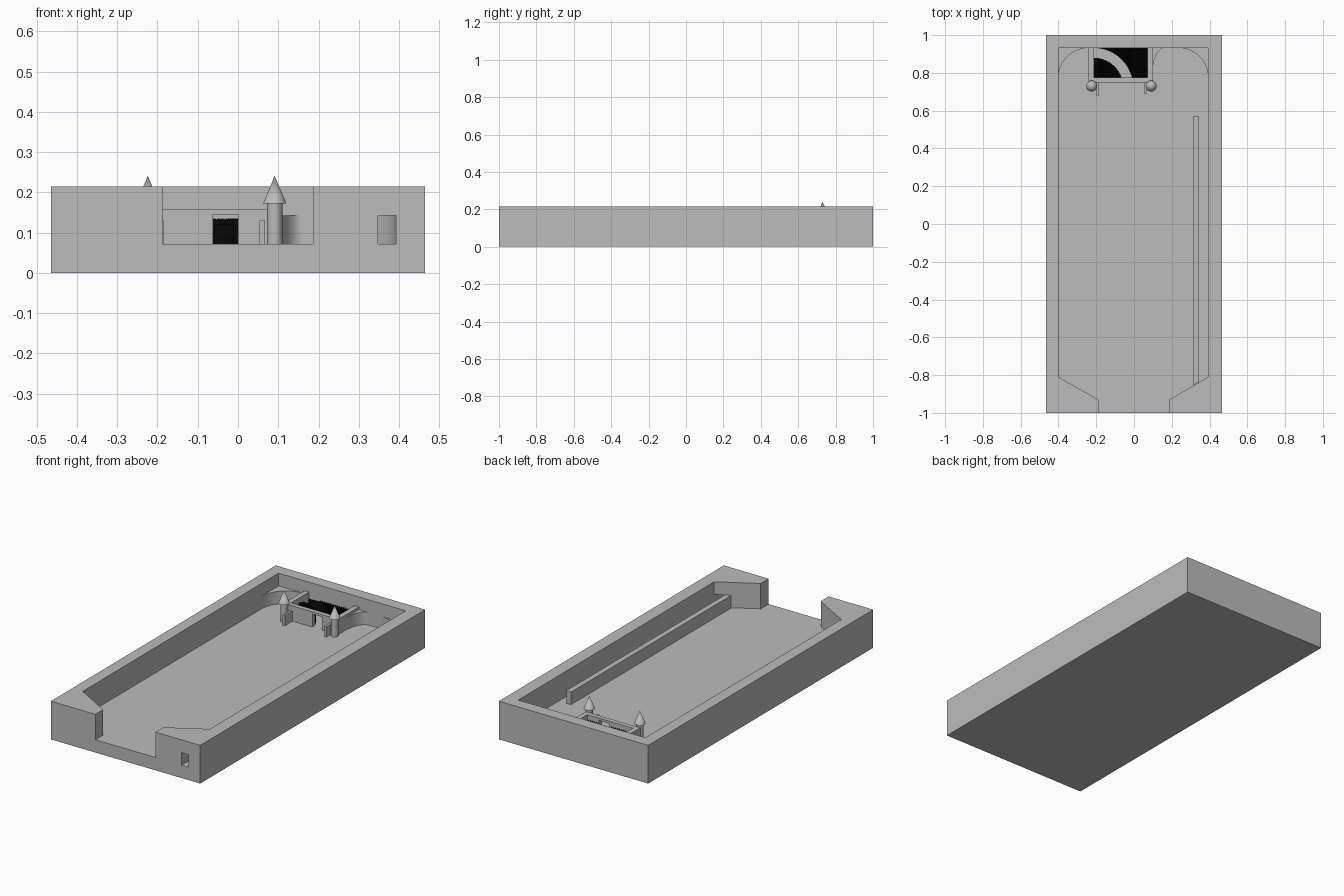
import bpy, bmesh, math, random
from math import sin, cos, pi, asin

random.seed(3)
if "Cube" in bpy.data.objects:
    bpy.data.objects.remove(bpy.data.objects["Cube"], do_unlink=True)


def material(name, value):
    m = bpy.data.materials.new(name)
    m.use_nodes = True
    color = (value, value, value, 1)
    m.diffuse_color = color
    bsdf = next(n for n in m.node_tree.nodes if n.type == 'BSDF_PRINCIPLED')
    bsdf.inputs["Base Color"].default_value = color
    return m


GREY = material("plain grey", 0.5)
BLACK = material("black", 0.003)
FLOOR, RIM, LOW, CASTLE = 0.072, 0.215, 0.143, 0.158


def finish(name, bm, mat, smooth=False):
    bmesh.ops.recalc_face_normals(bm, faces=bm.faces)
    mesh = bpy.data.meshes.new(name)
    bm.to_mesh(mesh)
    bm.free()
    mesh.materials.append(mat)
    ob = bpy.data.objects.new(name, mesh)
    bpy.context.collection.objects.link(ob)
    if smooth:
        bpy.ops.object.select_all(action='DESELECT')
        ob.select_set(True)
        bpy.context.view_layer.objects.active = ob
        bpy.ops.object.shade_smooth_by_angle(angle=math.radians(35))
    return ob


def prism(name, outline, z0, z1, mat=GREY, smooth=False):
    """Extrude a plan outline upwards."""
    bm = bmesh.new()
    face = bm.faces.new([bm.verts.new((x, y, z0)) for x, y in outline])
    new = bmesh.ops.extrude_face_region(bm, geom=[face])["geom"]
    verts = [v for v in new if isinstance(v, bmesh.types.BMVert)]
    bmesh.ops.translate(bm, verts=verts, vec=(0, 0, z1 - z0))
    return finish(name, bm, mat, smooth)


def box(name, x0, x1, y0, y1, z0, z1, mat=GREY):
    return prism(name, [(x0, y0), (x1, y0), (x1, y1), (x0, y1)], z0, z1, mat)


def arc(cx, cy, rx, ry, a0, a1, n=20):
    return [(cx + rx * cos(a0 + (a1 - a0) * i / n),
             cy + ry * sin(a0 + (a1 - a0) * i / n)) for i in range(n + 1)]


def cut(target, cutter):
    mod = target.modifiers.new("cut", 'BOOLEAN')
    mod.operation, mod.solver, mod.object = 'DIFFERENCE', 'EXACT', cutter
    cutter.hide_render = True
    bpy.context.view_layer.objects.active = target
    bpy.ops.object.modifier_apply(modifier=mod.name)
    bpy.data.objects.remove(cutter, do_unlink=True)


# Tray with open front and a small launch hole
L, R, BACK = -0.4, 0.392, 0.932
tray = box("tray", -0.465, 0.465, -1, 1, 0, RIM)
cut(tray, prism("tray_cutter", [
    (L, BACK), (L, -0.81), (-0.188, -0.93), (-0.188, -1.1),
    (0.186, -1.1), (0.186, -0.93), (R, -0.81), (R, BACK)], FLOOR, 0.4))
cut(tray, box("launch_hole_cutter", 0.348, R, -1.1, -0.8, FLOOR, LOW))

# Launch lane divider, its front end meeting the slanted corner
prism("lane_divider", [(0.315, -0.852), (0.345, -0.836), (0.345, 0.572), (0.315, 0.572)],
      FLOOR, LOW)

# Low curved corner fillers
def filler(name, x, side, rx, ry):
    start = pi if side > 0 else 0
    curve = arc(x + side * rx, BACK - ry, rx, ry, start, pi / 2)
    prism(name, curve + [(x, BACK)], FLOOR, LOW, smooth=True)


filler("corner_left_side", R, -1, 0.155, 0.155)
filler("corner_right_side", L, 1, 0.16, 0.155)
filler("corner_beside_castle", 0.1, 1, 0.06, 0.12)

# Castle walls with a doorway
X0, X1, Y0, T = -0.24, 0.1, 0.749, 0.028
box("castle_right_wall", X0, X0 + T, Y0, BACK, FLOOR, CASTLE)
box("castle_left_wall", X1 - T, X1, Y0, BACK, FLOOR, CASTLE)
front = box("castle_front_wall", X0 + T, X1 - T, Y0, Y0 + 0.026, FLOOR, CASTLE)
cut(front, box("doorway_cutter", -0.062, 0, 0.7, 0.8, FLOOR - 0.02, 0.145))

# Short guide plates before the castle
box("right_guide", -0.198, -0.185, 0.68, Y0, FLOOR, 0.13)
box("left_guide", 0.054, 0.067, 0.69, Y0, FLOOR, 0.13)

# Corner towers with pointed roofs
for name, x in (("right", -0.224), ("left", 0.091)):
    for part, r0, r1, z0, z1 in (("tower", 0.019, 0.019, FLOOR, 0.172),
                                 ("roof", 0.029, 0, 0.172, 0.241)):
        bm = bmesh.new()
        bmesh.ops.create_cone(bm, cap_ends=True, segments=32, radius1=r0,
                              radius2=r1, depth=z1 - z0)
        bmesh.ops.remove_doubles(bm, verts=bm.verts, dist=1e-5)
        bmesh.ops.translate(bm, verts=bm.verts, vec=(x, 0.73, (z0 + z1) / 2))
        finish(f"{name}_{part}", bm, GREY, True)

# Black filling inside the castle, split by a curved path to the doorway
CX, CY, INNER, OUTER = -0.214, 0.722, 0.158, 0.21
IX, IY, BED = X1 - T, Y0 + 0.026, 0.122
step = IY - CY
prism("filling_outside_path",
      [(IX, IY), (IX, BACK)] + arc(CX, CY, OUTER, OUTER, pi / 2, asin(step / OUTER)),
      FLOOR, BED, BLACK)
prism("filling_inside_path",
      [(CX, IY)] + arc(CX, CY, INNER, INNER, asin(step / INNER), pi / 2),
      FLOOR, BED, BLACK)

# Fine points covering the filling
bm = bmesh.new()
pitch = 0.012
for j in range(13):
    y = IY + pitch * (j + 0.5)
    shift = random.uniform(0, pitch)
    for i in range(23):
        x = X0 + T + pitch * (i + 0.5) + shift
        d = math.hypot(x - CX, y - CY)
        if INNER - pitch / 2 < d < OUTER + pitch / 2 or x > IX - pitch / 2:
            continue
        h = pitch / 2
        base = [bm.verts.new((x + a, y + b, BED))
                for a, b in ((-h, -h), (h, -h), (h, h), (-h, h))]
        tip = bm.verts.new((x, y, 0.136))
        for k in range(4):
            bm.faces.new((base[k], base[(k + 1) % 4], tip))
finish("filling_points", bm, BLACK)
